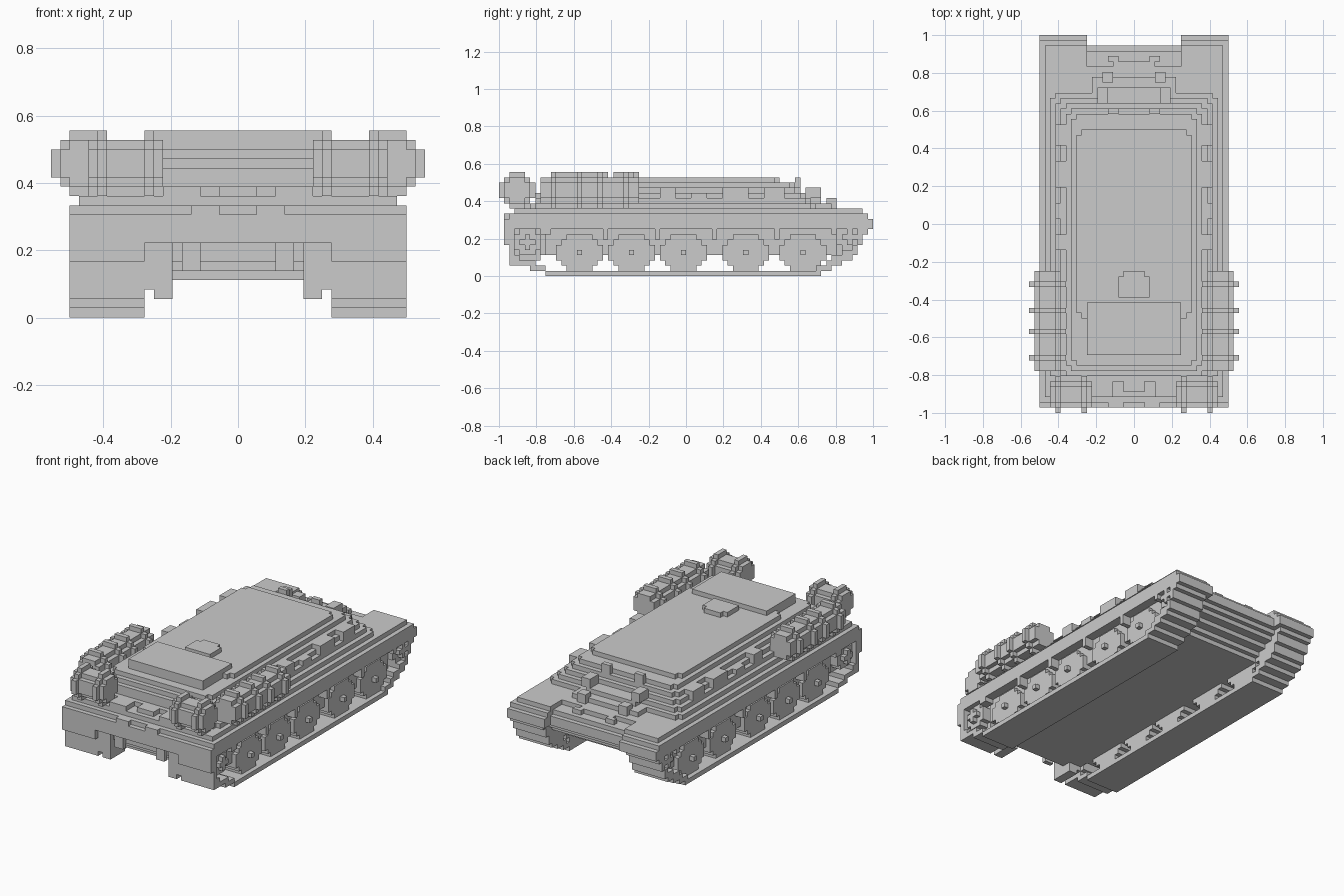
import bpy, bmesh
from mathutils import Vector

if "Cube" in bpy.data.objects:
    bpy.data.objects.remove(bpy.data.objects["Cube"])

U = 2 / 72            # block size: the model is 72 blocks long
parts, filled = {}, set()


def box(part, x, y, z, mirror=True):
    """Fill blocks over half-open ranges; mirrored across x by default."""
    cells = parts.setdefault(part, set())
    for i in range(*x):
        for j in range(*y):
            for k in range(*z):
                for c in ((i, j, k), (-1 - i, j, k))[:2 if mirror else 1]:
                    if c not in filled:
                        filled.add(c)
                        cells.add(c)


def octagon(insets, size):
    """Row-by-row inset list -> (row, start, end)."""
    return [(r, i, size - i) for r, i in enumerate(insets)]


# Road wheels with hubs
for n, y in enumerate((-25, -15, -5, 7, 18)):
    name = f"road_wheel_{n + 1}"
    for r, a, b in octagon((2, 1, 0, 0, 0, 1, 2), 9):
        box(name, (10, 17), (y + a, y + b), (1 + r, 2 + r))
    box(name, (17, 18), (y + 4, y + 5), (4, 5))

# Front and rear sprockets
for name, y, z in (("front_sprocket", -33, 4), ("rear_sprocket", 29, 5)):
    for r, a, b in octagon((1, 0, 0, 0, 1), 5):
        box(name, (14, 17), (y + a, y + b), (z + r, z + r + 1))
    box(name, (17, 18), (y + 2, y + 3), (z + 1, z + 4))
    box(name, (17, 18), (y + 1, y + 4), (z + 2, z + 3))

# Track belts: bottom run, then stepped rows climbing at each end
box("track", (10, 18), (-27, 26), (0, 1))
for z, a, b in ((1, -30, -27), (2, -34, -29), (3, -34, -32), (4, -34, -33),
                (5, -34, -33), (6, -35, -33), (7, -35, -33), (8, -35, -33)):
    box("track", (10, 18), (a, b), (z, z + 1))
for z, a, b in ((1, 25, 28), (2, 27, 30), (3, 28, 32), (4, 30, 33),
                (5, 32, 33), (6, 33, 34), (7, 33, 34), (8, 33, 35)):
    box("track", (10, 18), (a, b), (z, z + 1))
box("track_core", (10, 15), (-33, -28), (3, 9))
box("track_core", (10, 16), (-27, 29), (4, 9))
box("track_core", (10, 15), (28, 33), (4, 9))

# Fenders with stepped ends
for z, x, a, b in ((9, 18, -35, 36), (10, 18, -35, 36),
                   (11, 18, -34, 35), (12, 17, -33, 34)):
    box("fender", (9, x), (a, b), (z, z + 1))
box("fender", (16, 18), (-28, -26), (8, 9))
box("fender", (16, 18), (28, 29), (8, 9))
for y in (-16, -6, 5, 17):
    box("fender", (16, 18), (y, y + 1), (7, 9))

# Lower hull, row by row
for z, a, b in ((4, -31, 27), (5, -32, 28), (6, -33, 30), (7, -33, 32), (8, -35, 33),
                (9, -35, 34), (10, -35, 34), (11, -34, 33), (12, -33, 30)):
    box("hull", (0, 10 if z < 9 else 9), (a, b), (z, z + 1))
box("final_drive", (7, 9), (-34, -29), (2, 3))
box("final_drive", (7, 10), (-34, -29), (3, 8))
box("front_bracket", (4, 6), (-34, -33), (5, 8))
box("front_bracket", (2, 5), (-35, -34), (11, 12))
box("front_bracket", (4, 8), (-33, -30), (13, 14))
box("front_bracket", (0, 2), (-32, -30), (13, 14))

# Stepped superstructure
for z, x, a, b in ((13, 16, -30, 25), (14, 15, -29, 24), (15, 14, -29, 23),
                   (16, 13, -28, 22), (17, 12, -27, 21), (18, 11, -18, 18)):
    box("superstructure", (0, x - 1), (a, b), (z, z + 1))
    box("superstructure", (x - 1, x), (a + 1, b - 1), (z, z + 1))
box("roof_hatch", (0, 9), (-25, -15), (18, 20))
box("cupola", (0, 3), (-14, -10), (19, 20))
box("cupola", (0, 2), (-10, -9), (19, 20))

# Rear deck fittings
box("rear_step", (0, 8), (25, 28), (13, 14))
box("rear_step", (0, 6), (24, 26), (14, 15))
box("rear_step", (3, 5), (31, 32), (12, 13))
box("rear_step", (0, 4), (30, 31), (12, 13))
box("rear_lamp", (4, 6), (27, 29), (13, 15))
box("rear_lamp", (5, 7), (23, 26), (15, 17))
box("rear_post", (3, 5), (21, 22), (17, 19))

# Side fittings on the superstructure
for a, b, z in ((15, 19, 17), (7, 12, 17), (1, 4, 16), (-5, -2, 17)):
    box("side_fitting", (13, 15), (a, b), (14, z))

# Side drums along y, and front drums along x, each with raised bands
BODY, BAND = (1, 0, 0, 0, 1), (2, 1, 0, 0, 0, 1, 2)
for r, a, b in octagon(BODY, 5):
    box("side_drum", (14 + a, 14 + b), (-28, -9), (14 + r, 15 + r))
    box("front_drum", (8, 16), (-35 + a, -35 + b), (14 + r, 15 + r))
for r, a, b in octagon(BAND, 7):
    for y in (-26, -21, -17, -12):
        box("side_drum_band", (13 + a, 13 + b), (y, y + 1), (13 + r, 14 + r))
    for x in (9, 14):
        box("front_drum_band", (x, x + 1), (-36 + a, -36 + b), (13 + r, 14 + r))

# Turn each part into a mesh, keeping only faces open to the air
for name, cells in parts.items():
    bm, verts = bmesh.new(), {}
    for c in cells:
        for axis in range(3):
            for s in (0, 1):
                n = list(c)
                n[axis] += 2 * s - 1
                if tuple(n) in filled:
                    continue
                ring = []
                for p, q in ((0, 0), (1, 0), (1, 1), (0, 1)):
                    v = list(c)
                    v[axis] += s
                    v[(axis + 1) % 3] += p
                    v[(axis + 2) % 3] += q
                    v = tuple(v)
                    if v not in verts:
                        verts[v] = bm.verts.new(Vector(v) * U)
                    ring.append(verts[v])
                bm.faces.new(ring if s else ring[::-1])
    bmesh.ops.dissolve_limit(bm, angle_limit=0.01, verts=bm.verts, edges=bm.edges)
    mesh = bpy.data.meshes.new(name)
    bm.to_mesh(mesh)
    bm.free()
    bpy.context.collection.objects.link(bpy.data.objects.new(name, mesh))
